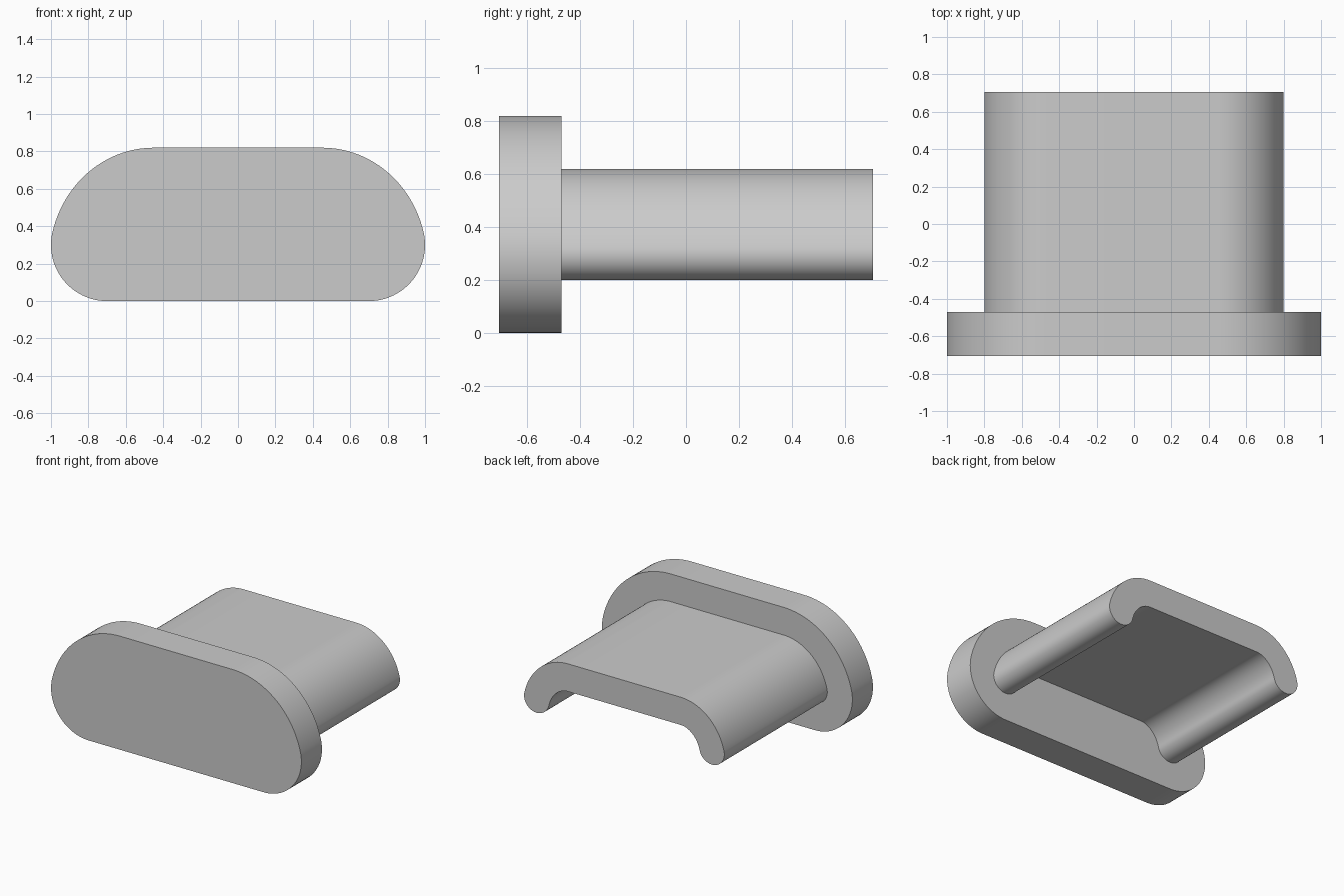
import bpy, bmesh
from math import sin, cos, pi, radians, hypot

cube = bpy.data.objects.get("Cube")
if cube:
    bpy.data.objects.remove(cube, do_unlink=True)

grey = bpy.data.materials.new("light_grey")
grey.use_nodes = True
colour = (0.6, 0.6, 0.6, 1)
grey.diffuse_color = colour
grey.node_tree.nodes["Principled BSDF"].inputs["Base Color"].default_value = colour

# Centre line of the right half: flat top, then a curved leg ending at the tip
FLAT, TOP, TIP_X, TIP_Z = 0.45, 0.52, 0.7, 0.3
END = radians(15)
RX = (TIP_X - FLAT) / cos(END)
RZ = (TOP - TIP_Z) / (1 - sin(END))
STEPS = 24


def leg_offset(dist):
    """Leg curve moved sideways by dist, from the flat top down to the tip."""
    pts = []
    for i in range(STEPS + 1):
        a = pi / 2 + (END - pi / 2) * i / STEPS
        nx, nz = cos(a) / RX, sin(a) / RZ
        k = dist / hypot(nx, nz)
        pts.append((FLAT + RX * cos(a) + nx * k, TOP - RZ + RZ * sin(a) + nz * k))
    return pts


def tip_arc(radius, stop):
    """Round end about the tip, clockwise from the leg normal to stop."""
    start = pi / 2 - pi / 2 + math_normal()
    return [(TIP_X + radius * cos(start + (stop - start) * i / STEPS),
             TIP_Z + radius * sin(start + (stop - start) * i / STEPS))
            for i in range(1, STEPS + 1)]


def math_normal():
    """Angle of the outward normal at the end of the leg."""
    from math import atan2
    return atan2(sin(END) / RZ, cos(END) / RX)


def extrude_profile(name, half, y0, y1):
    """Mirror a half profile across x = 0 and extrude it along y."""
    outline = half + [(-x, z) for x, z in reversed(half)]
    bm = bmesh.new()
    face = bm.faces.new([bm.verts.new((x, y0, z)) for x, z in outline])
    out = bmesh.ops.extrude_face_region(bm, geom=[face])
    moved = [v for v in out["geom"] if isinstance(v, bmesh.types.BMVert)]
    bmesh.ops.translate(bm, verts=moved, vec=(0, y1 - y0, 0))
    bmesh.ops.recalc_face_normals(bm, faces=bm.faces)
    mesh = bpy.data.meshes.new(name)
    bm.to_mesh(mesh)
    bm.free()
    mesh.materials.append(grey)
    obj = bpy.data.objects.new(name, mesh)
    bpy.context.collection.objects.link(obj)
    bpy.ops.object.select_all(action="DESELECT")
    obj.select_set(True)
    bpy.context.view_layer.objects.active = obj
    bpy.ops.object.shade_smooth_by_angle(angle=radians(35))
    return obj


# Front plate: rounded outline, flat along the bottom
extrude_profile("front_plate", leg_offset(0.3) + tip_arc(0.3, -pi / 2), -0.705, -0.47)

# Channel: open underneath, with round-tipped legs
extrude_profile("channel",
                leg_offset(0.1) + tip_arc(0.1, math_normal() - pi)[:-1]
                + leg_offset(-0.1)[::-1], -0.47, 0.705)
